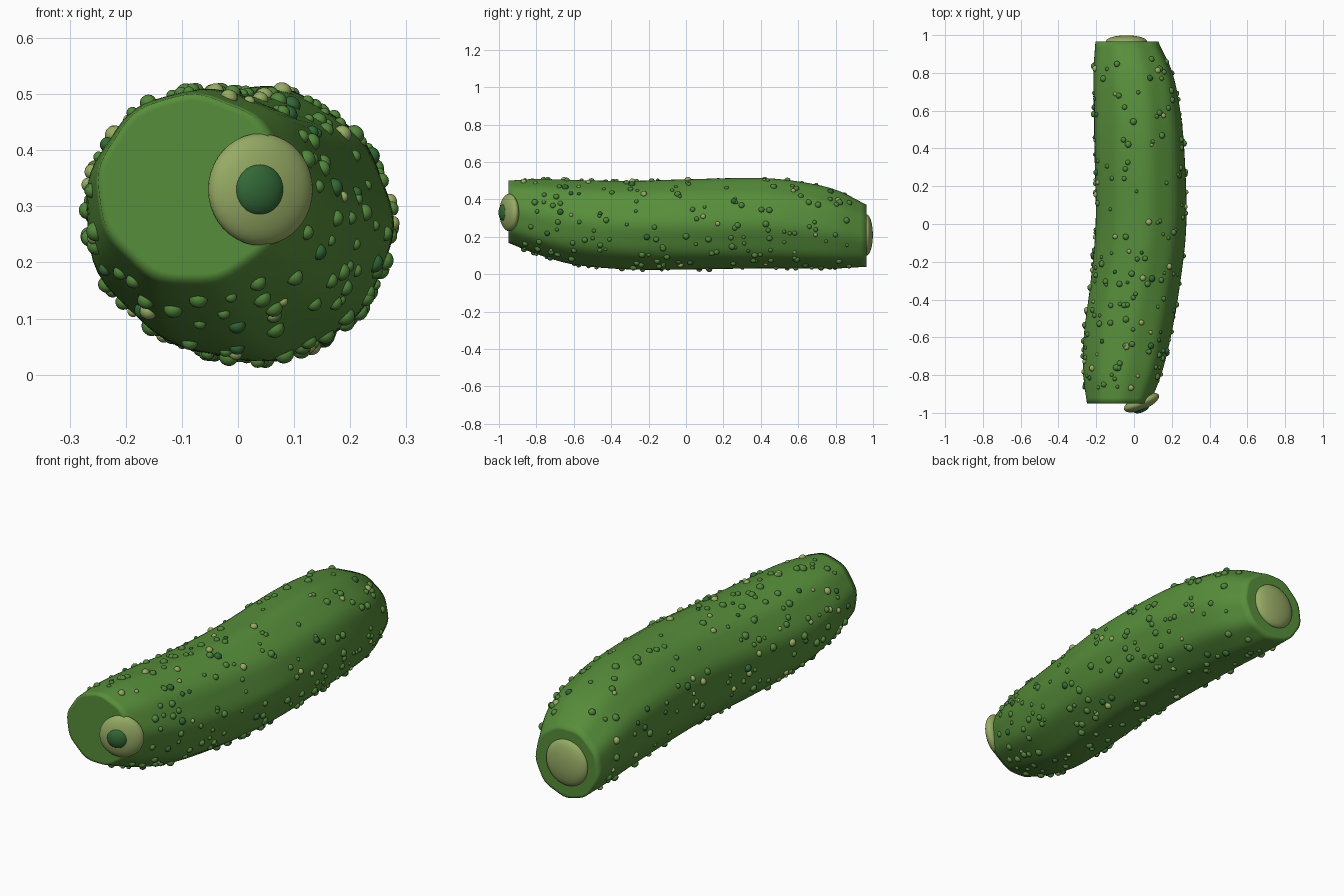
import bpy, bmesh, math, random
from mathutils import Vector, Matrix

cube = bpy.data.objects.get("Cube")
if cube:
    bpy.data.objects.remove(cube, do_unlink=True)
random.seed(7)


def material(name, rgb):
    m = bpy.data.materials.new(name)
    m.use_nodes = True
    colour = (*rgb, 1)
    m.diffuse_color = colour
    bsdf = m.node_tree.nodes["Principled BSDF"]
    bsdf.inputs["Base Color"].default_value = colour
    bsdf.inputs["Roughness"].default_value = 0.6
    return m


skin_green = material("skin green", (0.095, 0.27, 0.043))
bump_green = material("bump green", (0.085, 0.24, 0.045))
dark_green = material("dark green", (0.033, 0.14, 0.038))
pale_green = material("pale green", (0.31, 0.41, 0.13))


def finish(name, bm, mats):
    mesh = bpy.data.meshes.new(name)
    bmesh.ops.recalc_face_normals(bm, faces=bm.faces)
    for f in bm.faces:
        f.smooth = True
    bm.to_mesh(mesh)
    bm.free()
    for m in mats:
        mesh.materials.append(m)
    obj = bpy.data.objects.new(name, mesh)
    bpy.context.collection.objects.link(obj)
    return obj


# Outline of the curved body: y, x min, x max, z min, z max
STATIONS = [
    (-0.95, -0.25, 0.085, 0.165, 0.50),
    (-0.80, -0.27, 0.145, 0.105, 0.51),
    (-0.60, -0.27, 0.195, 0.05, 0.505),
    (-0.30, -0.235, 0.245, 0.025, 0.50),
    (0.00, -0.21, 0.275, 0.025, 0.508),
    (0.40, -0.215, 0.265, 0.03, 0.515),
    (0.60, -0.217, 0.245, 0.03, 0.498),
    (0.80, -0.217, 0.205, 0.03, 0.455),
    (0.965, -0.205, 0.13, 0.04, 0.375),
]


def outline(y):
    """Smooth interpolation through the stations."""
    n = len(STATIONS)
    i = next((k for k in range(n - 1) if y <= STATIONS[k + 1][0]), n - 2)
    a, b = STATIONS[i], STATIONS[i + 1]
    p, q = STATIONS[max(i - 1, 0)], STATIONS[min(i + 2, n - 1)]
    span = b[0] - a[0]
    t = (y - a[0]) / span
    result = []
    for k in range(1, 5):
        ma = (b[k] - p[k]) / (b[0] - p[0]) * span
        mb = (q[k] - a[k]) / (q[0] - a[0]) * span
        h = t * t * (3 - 2 * t)
        result.append(a[k] * (1 - h) + b[k] * h
                      + t * (1 - t) ** 2 * ma - t * t * (1 - t) * mb)
    return result


def skin_point(y, angle, scale=1.0):
    x0, x1, z0, z1 = outline(y)
    rib = 1 + 0.013 * math.cos(9 * angle + 1.2 * y) + 0.006 * math.cos(5 * angle - 3 * y)
    r = scale * rib * 0.99
    return Vector(((x0 + x1) / 2 + (x1 - x0) / 2 * r * math.cos(angle), y,
                   (z0 + z1) / 2 + (z1 - z0) / 2 * r * math.sin(angle)))


# Body: ribbed tube with flat ends
SIDES, RINGS = 72, 64
Y0, Y1 = STATIONS[0][0], STATIONS[-1][0]
levels = [(Y0, 0.5), (Y0, 0.93)]
levels += [(Y0 + (Y1 - Y0) * i / RINGS, 1.0) for i in range(RINGS + 1)]
levels += [(Y1, 0.93), (Y1, 0.5)]
bm = bmesh.new()
rings = [[bm.verts.new(skin_point(y, math.tau * s / SIDES, k)) for s in range(SIDES)]
         for y, k in levels]
for a, b in zip(rings, rings[1:]):
    for s in range(SIDES):
        t = (s + 1) % SIDES
        bm.faces.new((a[s], a[t], b[t], b[s]))
bm.faces.new(rings[0])
bm.faces.new(rings[-1])
finish("body", bm, [skin_green])

# Bumps: small beads scattered over the skin
bm = bmesh.new()
for _ in range(330):
    y = random.uniform(-0.87, 0.9)
    angle = random.uniform(0, math.tau)
    radius = random.uniform(0.009, 0.018)
    pos = skin_point(y, angle)
    along = skin_point(y + 0.01, angle) - skin_point(y - 0.01, angle)
    around = skin_point(y, angle + 0.03) - skin_point(y, angle - 0.03)
    normal = along.cross(around).normalized()
    turn = normal.to_track_quat('Z', 'Y').to_matrix().to_4x4()
    size = Matrix.Diagonal((radius, radius, radius * 0.9, 1))
    bead = bmesh.ops.create_uvsphere(bm, u_segments=12, v_segments=8, radius=1,
                                     matrix=Matrix.Translation(pos) @ turn @ size)
    colour = random.choices((0, 1, 2), (72, 14, 14))[0]
    for f in {f for v in bead["verts"] for f in v.link_faces}:
        f.material_index = colour
finish("bumps", bm, [bump_green, dark_green, pale_green])


# End discs: flattened spheres facing along the body
def disc(name, centre, radius, depth, yaw, mat):
    bm = bmesh.new()
    matrix = (Matrix.Translation(centre) @ Matrix.Rotation(yaw, 4, 'Z')
              @ Matrix.Rotation(math.pi / 2, 4, 'X')
              @ Matrix.Diagonal((radius, radius, depth, 1)))
    bmesh.ops.create_uvsphere(bm, u_segments=40, v_segments=20, radius=1, matrix=matrix)
    finish(name, bm, [mat])


disc("stem_scar", (0.04, -0.945, 0.33), 0.1, 0.038, math.radians(23), pale_green)
disc("stem_core", (0.037, -0.972, 0.33), 0.048, 0.026, math.radians(23), dark_green)
disc("blossom_scar", (-0.04, 0.965, 0.21), 0.11, 0.034, 0, pale_green)
